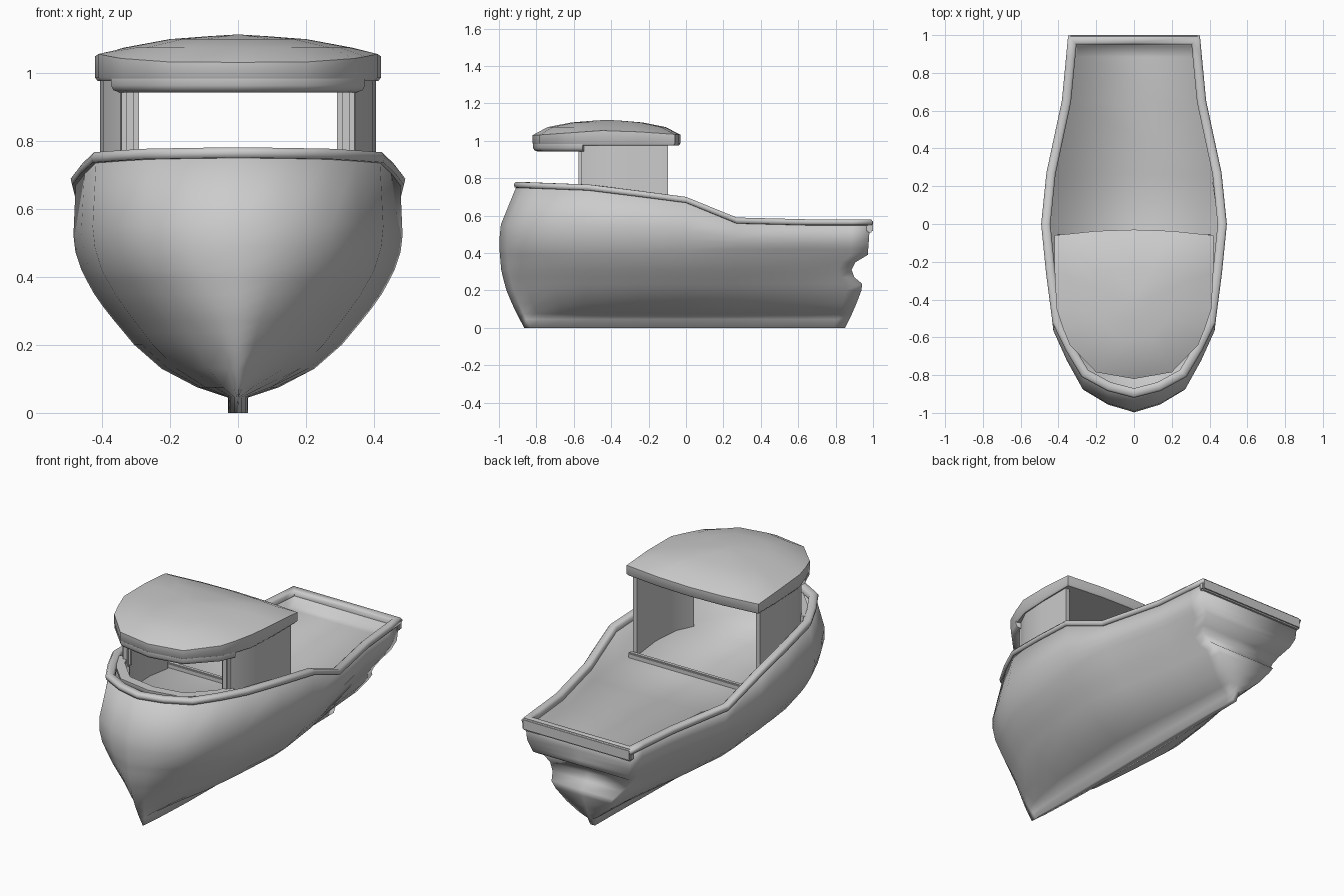
import bpy, bmesh
from mathutils import Vector

if "Cube" in bpy.data.objects:
    bpy.data.objects.remove(bpy.data.objects["Cube"])


def interp(table, x):
    if x <= table[0][0]:
        return table[0][1]
    for (a, va), (b, vb) in zip(table, table[1:]):
        if x <= b:
            return va + (vb - va) * (x - a) / (b - a)
    return table[-1][1]


def make(name, bm, angle=0.7):
    bmesh.ops.remove_doubles(bm, verts=bm.verts, dist=0.0005)
    bmesh.ops.recalc_face_normals(bm, faces=bm.faces)
    me = bpy.data.meshes.new(name)
    bm.to_mesh(me)
    bm.free()
    ob = bpy.data.objects.new(name, me)
    bpy.context.collection.objects.link(ob)
    bpy.ops.object.select_all(action='DESELECT')
    ob.select_set(True)
    bpy.context.view_layer.objects.active = ob
    bpy.ops.object.shade_smooth_by_angle(angle=angle)
    return ob


def loft(bm, rings, cyclic=False, closed=True):
    """Join loops of points into a skin."""
    vs = [[bm.verts.new(p) for p in r] for r in rings]
    pairs = list(zip(vs, vs[1:])) + ([(vs[-1], vs[0])] if cyclic else [])
    n = len(vs[0])
    for a, b in pairs:
        for i in range(n):
            j = (i + 1) % n
            bm.faces.new((a[i], a[j], b[j], b[i]))
    return vs


def mirror_loop(half):
    """Half outline from bow centre to stern centre -> full loop."""
    return half + [(-p[0],) + tuple(p[1:]) for p in half[-2:0:-1]]


def offset(loop, d):
    """Mitred plan offset of a counter-clockwise loop, keeping z."""
    out = []
    for i, p in enumerate(loop):
        a, c, b = (Vector(q[:2]) for q in (loop[i - 1], p, loop[(i + 1) % len(loop)]))
        e, f = (c - a).normalized(), (b - c).normalized()
        n1, n2 = Vector((e.y, -e.x)), Vector((f.y, -f.x))
        q = c + (n1 + n2) * d / (1 + n1.dot(n2))
        out.append((q.x, q.y, p[2]))
    return out


def shift(loop, d, dz):
    return [(x, y, z + dz) for x, y, z in offset(loop, d)]


# Hull curves: plan outline, sheer line, bow and stern profiles, half width
PLAN = [(-1, 0), (-.96, .14), (-.88, .275), (-.73, .358), (-.57, .43), (-.28, .465),
        (0, .49), (.27, .453), (.65, .37), (.9, .347), (1, .338)]
SHEER = [(-.92, .78), (-.5, .765), (0, .70), (.27, .58), (1, .58)]
BOW = [(0, -.865), (.1, -.918), (.2, -.96), (.3, -.987), (.45, -1), (.6, -.985), (.76, -.905)]
STERN = [(0, .85), (.1, .9), (.2, .938), (.235, .942), (.27, .90), (.31, .885),
         (.35, .905), (.39, .972), (.5, .98), (.58, .985)]
WIDTH = [(0, .03), (.045, .03), (.075, .12), (.13, .225), (.2, .305), (.3, .388),
         (.36, .43), (.45, .475), (.55, .487), (.7, .475)]


def hull_ring(level):
    half = []
    for y0, w in PLAN:
        top = interp(SHEER, y0 * .92) - .02
        z = level if level <= .42 else .42 + (level - .42) * (top - .42)
        y = y0
        if y0 < 0:
            y = -y0 * interp(BOW, z)
        elif y0 > .65:
            y = .65 + (y0 - .65) / .35 * (interp(STERN, z) - .65)
        power = 1 + .9 * max(0, 1 - z / .45)
        half.append((interp(WIDTH, z) * (w / .49) ** power, y, z))
    half.append((0, half[-1][1], half[-1][2]))
    return mirror_loop(half)


# Hull with inner bulwark and deck
levels = [0, .045, .075, .13, .2, .235, .27, .31, .35, .39, .42, .62, .81, 1.42]
sheer = hull_ring(1.42)
inner = offset(sheer, -.03)
deck = [(x, y, .53 if y < -.1 else .50) for x, y, z in offset(sheer, -.04)]
bm = bmesh.new()
vs = loft(bm, [hull_ring(l) for l in levels] + [inner, deck])
n, m = len(deck), len(PLAN)
bm.faces.new(vs[0])
d = vs[-1]
bm.faces.new((d[0], d[1], d[-1]))
for i in range(1, m - 1):
    bm.faces.new((d[i], d[i + 1], d[n - i - 1], d[n - i]))
bm.faces.new((d[m - 1], d[m], d[m + 1]))
make("hull", bm, 2.6)

# Rounded rail round the gunwale
section = [(0, -.012), (.011, -.01), (.015, .008), (.006, .02),
           (-.024, .02), (-.034, .01), (-.034, -.012)]
bm = bmesh.new()
loft(bm, [shift(sheer, a, b) for a, b in section], cyclic=True)
make("gunwale_rail", bm, 1.3)


def box(name, centre, size, bevel=.008):
    bm = bmesh.new()
    bmesh.ops.create_cube(bm, size=1)
    for v in bm.verts:
        v.co = [c + k * s for c, k, s in zip(centre, v.co, size)]
    bmesh.ops.bevel(bm, geom=bm.edges[:], offset=bevel, segments=2, affect='EDGES')
    return make(name, bm, 1.3)


# Deeper rail on the transom, and sill at the cabin opening
box("transom_rail", (0, .982, .545), (.69, .036, .07))
box("cabin_sill", (0, -.07, .52), (.82, .03, .035), .006)

# Cabin side walls, window posts
for side, s in (("right", 1), ("left", -1)):
    bm = bmesh.new()
    outer = [(.405, -.095), (.405, -.3), (.395, -.45), (.345, -.55)]
    thick = [(.32, -.53), (.365, -.435), (.378, -.3), (.378, -.095)]
    vs = loft(bm, [[(s * x, y, z) for x, y in outer + thick] for z in (.5, .985)])
    for ring in vs:
        bm.faces.new(ring)
    make(side + "_cabin_wall", bm, .6)
    box(side + "_window_post", (s * .317, -.555, .85), (.052, .04, .27), .014)

# Roof outline shared by canopy and window bars
roof = mirror_loop([(0, -.82, .975), (.2, -.785, .975), (.34, -.64, .975), (.375, -.555, .975),
                    (.41, -.45, .975), (.42, -.25, .975), (.42, -.06, .975),
                    (.2, -.037, .975), (0, -.03, .975)])
bm = bmesh.new()
rings = [shift(roof, -.008, 0), shift(roof, 0, .01),
         [(x, y, 1.03 + .028 * max(0, 1 - abs(y + .4) / .4)) for x, y, z in roof]]
for k, z in ((.8, 1.073), (.48, 1.098), (.2, 1.107)):
    rings.append([(x * k, -.42 + (y + .42) * k, z) for x, y, _ in roof])
vs = loft(bm, rings)
bm.faces.new(vs[0])
tip = bm.verts.new((0, -.42, 1.112))
for i in range(len(roof)):
    bm.faces.new((vs[-1][i], vs[-1][(i + 1) % len(roof)], tip))
make("cabin_roof", bm, .75)


# Rounded bars following the front of the cabin
def front_bar(name, inset, z, a, b):
    prof = [(0, -b), (.7 * a, -.7 * b), (a, 0), (a, b), (-a, b), (-a, 0), (-.7 * a, -.7 * b)]
    loops = [shift(roof, o - inset, z - .975 + dz) for o, dz in prof]
    bm = bmesh.new()
    vs = loft(bm, [[loop[i] for loop in loops] for i in range(-3, 4)])
    bm.faces.new(vs[0])
    bm.faces.new(vs[-1])
    make(name, bm, 1.3)


front_bar("window_header", .028, .962, .026, .02)
front_bar("window_sill", .028, .745, .026, .018)
